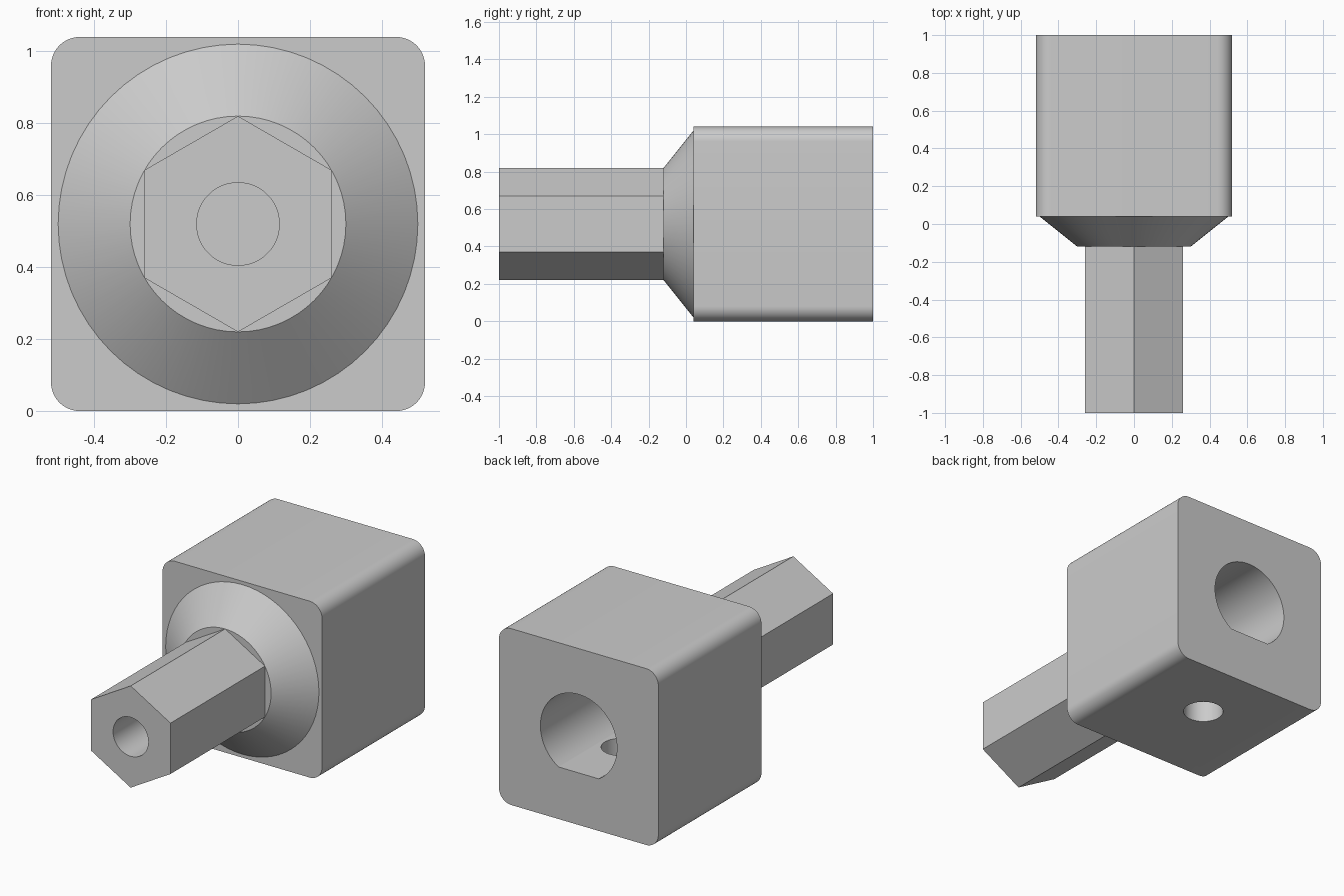
import bpy, bmesh, math
from mathutils import Matrix, Vector

old = bpy.data.objects.get("Cube")
if old:
    bpy.data.objects.remove(old, do_unlink=True)

MID = 0.52           # height of the main axis
GREY = (0.6, 0.6, 0.6, 1)

metal = bpy.data.materials.new("plain grey")
metal.use_nodes = True
metal.diffuse_color = GREY
metal.node_tree.nodes["Principled BSDF"].inputs["Base Color"].default_value = GREY


def arc(radius, start, end, steps, cx=0, cz=0):
    """Points on an arc in the XZ plane, angles in degrees."""
    angles = [math.radians(start + (end - start) * i / steps) for i in range(steps + 1)]
    return [(cx + radius * math.cos(a), cz + radius * math.sin(a)) for a in angles]


def circle(radius, sides, start=0):
    return arc(radius, start, start + 360, sides)[:-1]


def loft(name, sections):
    """Closed solid through matching outlines, given as (y, outline)."""
    bm = bmesh.new()
    rings = [[bm.verts.new((x, y, z + MID)) for x, z in outline] for y, outline in sections]
    for a, b in zip(rings, rings[1:]):
        for i in range(len(a)):
            j = (i + 1) % len(a)
            bm.faces.new((a[i], a[j], b[j], b[i]))
    bm.faces.new(rings[0])
    bm.faces.new(rings[-1])
    bmesh.ops.recalc_face_normals(bm, faces=bm.faces)
    mesh = bpy.data.meshes.new(name)
    bm.to_mesh(mesh)
    bm.free()
    mesh.materials.append(metal)
    obj = bpy.data.objects.new(name, mesh)
    bpy.context.collection.objects.link(obj)
    return obj


def activate(obj):
    bpy.ops.object.select_all(action="DESELECT")
    obj.select_set(True)
    bpy.context.view_layer.objects.active = obj


def cut(obj, cutter):
    """Subtract the cutter and discard it."""
    mod = obj.modifiers.new("hole", "BOOLEAN")
    mod.operation, mod.solver, mod.object = "DIFFERENCE", "EXACT", cutter
    activate(obj)
    bpy.ops.object.modifier_apply(modifier=mod.name)
    bpy.data.objects.remove(cutter, do_unlink=True)


# Block with four rounded long edges
half, fillet = 0.52, 0.08
inner = half - fillet
outline = []
for k, (sx, sz) in enumerate([(1, 1), (-1, 1), (-1, -1), (1, -1)]):
    outline += arc(fillet, 90 * k, 90 * k + 90, 10, sx * inner, sz * inner)
block = loft("socket_block", [(0.04, outline), (1, outline)])

# D-shaped shaft socket, flat side down
bore, flat = 0.25, 0.213
dip = math.degrees(math.asin(flat / bore))
d_shape = arc(bore, -dip, 180 + dip, 56)
cut(block, loft("socket_cutter", [(0.2, d_shape), (1.1, d_shape)]))

# Set screw hole from the underside into the socket
screw = circle(0.11, 48)
screw_cutter = loft("screw_cutter", [(-0.2, screw), (0.2, screw)])
screw_cutter.data.transform(
    Matrix.Translation(Vector((0, 0.6, 0.2)))
    @ Matrix.Rotation(math.pi / 2, 4, "X")
    @ Matrix.Translation(Vector((0, 0, -MID))))
cut(block, screw_cutter)

# Tapered collar, seated slightly inside the block
wide, narrow = circle(0.5, 64), circle(0.3, 64)
collar = loft("tapered_collar", [(-0.12, narrow), (0.04, wide), (0.06, wide)])

# Hexagonal shank with a blind hole in its end
hexagon = circle(0.3, 6, 90)
shank = loft("hex_shank", [(-1, hexagon), (-0.1, hexagon)])
end_hole = circle(0.115, 48)
cut(shank, loft("end_cutter", [(-1.1, end_hole), (-0.4, end_hole)]))

for part in (block, collar, shank):
    activate(part)
    bpy.ops.object.shade_smooth_by_angle(angle=math.radians(30))
